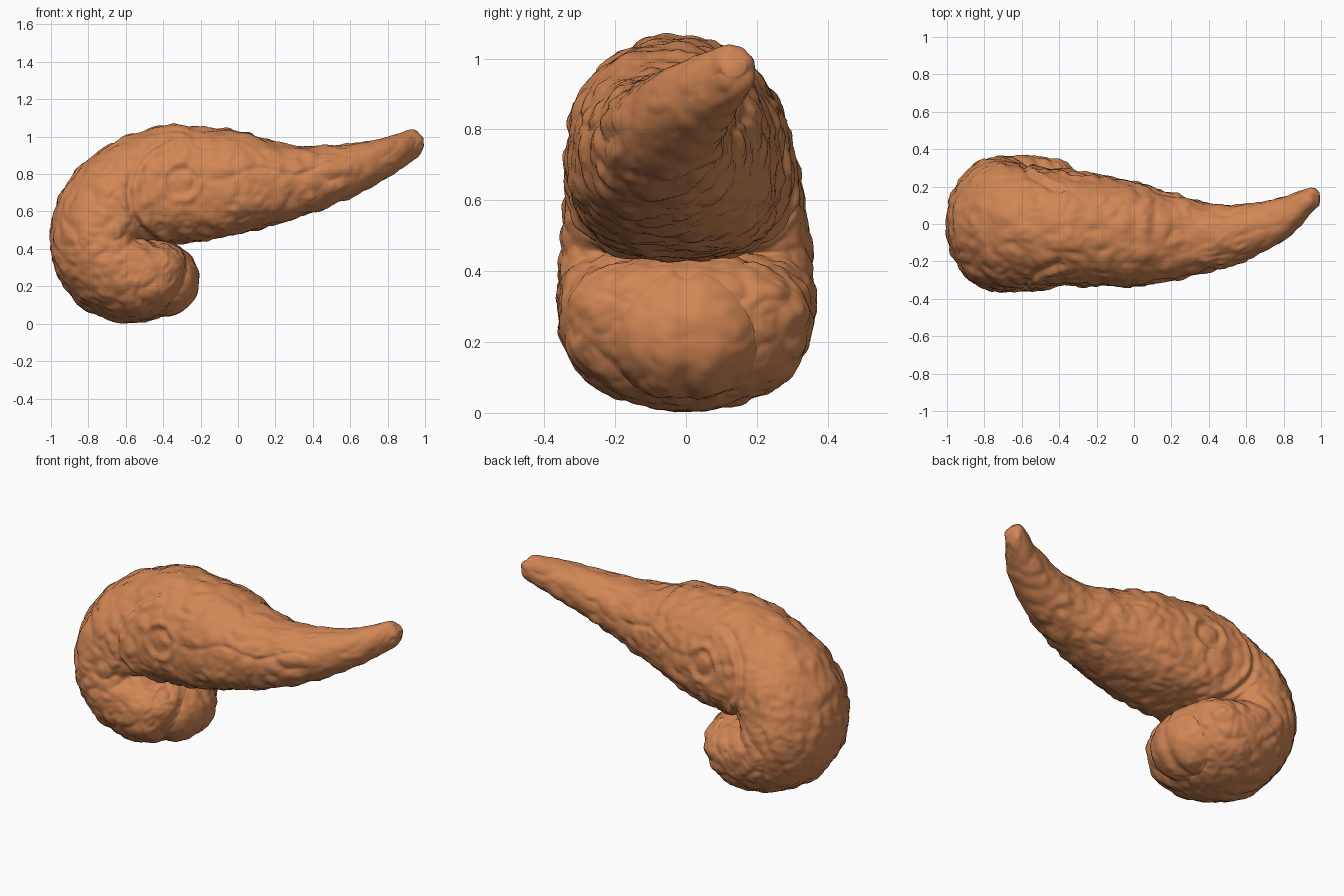
import bpy, bmesh, math
from mathutils import Vector, noise

cube = bpy.data.objects.get("Cube")
if cube:
    bpy.data.objects.remove(cube, do_unlink=True)

mat = bpy.data.materials.new("warm tan")
mat.use_nodes = True
TAN = (0.64, 0.24, 0.09, 1)
mat.diffuse_color = TAN
mat.node_tree.nodes["Principled BSDF"].inputs["Base Color"].default_value = TAN

# Sections from tip to curled end: outer x, z, inner x, z, centre y, half width
SECTIONS = [
    (.988, 1.0, .995, .95, .135, .035), (.93, 1.035, .957, .89, .125, .07),
    (.8, .998, .84, .805, .04, .112), (.6, .96, .65, .7, -.035, .145),
    (.4, .945, .43, .605, -.07, .18), (.2, .972, .2, .53, -.07, .235),
    (0, 1.03, 0, .48, -.055, .282), (-.2, 1.05, -.17, .445, -.035, .294),
    (-.4, 1.06, -.34, .43, -.02, .302), (-.62, .985, -.46, .435, -.015, .318),
    (-.83, .855, -.5, .44, -.008, .332), (-.965, .65, -.51, .445, 0, .345),
    (-1.005, .45, -.51, .45, 0, .353), (-.965, .26, -.5, .455, 0, .358),
    (-.83, .09, -.46, .455, 0, .36), (-.62, .005, -.41, .45, 0, .355),
    (-.45, .025, -.35, .43, 0, .33), (-.34, .1, -.29, .39, 0, .26),
    (-.265, .19, -.255, .31, 0, .12),
]
STEPS, SIDES = 14, 144


def spline(a, b, c, d, t):
    return .5 * (2 * b + (c - a) * t + (2 * a - 5 * b + 4 * c - d) * t * t
                 + (3 * b - a - 3 * c + d) * t ** 3)


def power(v, e):
    return math.copysign(abs(v) ** e, v)


def bump(d, width):
    return math.exp(-(d / width) ** 2)


def lumps(p, amount):
    # Rounded pebbly bulges at two sizes
    big = abs(noise.noise(p * 9)) - .22
    small = abs(noise.noise(p * 19 + Vector((3, 7, 1)))) - .2
    return amount * (big + .5 * small)


def body_relief(p):
    h = lumps(p, .022 if p.x < .6 else .012)
    if abs(p.y) > .12:
        # Raised ring on each flank
        r = math.hypot(p.x + .3, p.z - .76)
        h += .01 * bump(r - .1, .016) - .01 * bump(r - .068, .018)
        # Curved fold where the body turns
        r, a = math.hypot(p.x + .28, p.z - .7), math.atan2(p.z - .7, p.x + .28)
        if abs(a) > 1.9:
            h += .01 * bump(r - .27, .02) - .016 * bump(r - .305, .018)
        # Wavy seam running towards the tip
        if -.2 < p.x < .6:
            h -= .008 * bump(p.z - .8 - .08 * p.x - .025 * math.sin(p.x * 15), .012)
    return h


def lobe_relief(p):
    return lumps(p, .014) - .01 * bump(p.y, .025)


def finish(name, bm, relief):
    bmesh.ops.recalc_face_normals(bm, faces=bm.faces)
    bm.normal_update()
    moves = [(v, v.normal * relief(v.co)) for v in bm.verts]
    for v, offset in moves:
        v.co += offset
    for f in bm.faces:
        f.smooth = True
    mesh = bpy.data.meshes.new(name)
    bm.to_mesh(mesh)
    bm.free()
    mesh.materials.append(mat)
    obj = bpy.data.objects.new(name, mesh)
    bpy.context.collection.objects.link(obj)


# Tapered, curled body lofted through the sections
bm = bmesh.new()
rings = []
last = len(SECTIONS) - 1
for i in range(last * STEPS + 1):
    k = min(i // STEPS, last - 1)
    near = [SECTIONS[min(max(k + o, 0), last)] for o in (-1, 0, 1, 2)]
    ox, oz, ix, iz, cy, hw = (spline(*c, i / STEPS - k) for c in zip(*near))
    # True ovals outside the bend, fuller towards its inner side
    outer = .92 + .08 * min(max((-.35 - ox) / .3, 0), 1)
    inner = .9 - .14 * min(max((.3 - ox) / .6, 0), 1)
    pear = .06 * min(max((.3 - ox) / .6, 0), 1)
    ring = []
    for j in range(SIDES):
        a = math.tau * j / SIDES
        e = outer if a < math.pi else inner
        s = power(math.sin(a), e)
        width = hw * (1 - pear * s)
        ring.append(bm.verts.new(((ox + ix) / 2 + s * (ox - ix) / 2,
                                  cy + width * power(math.cos(a), e),
                                  (oz + iz) / 2 + s * (oz - iz) / 2)))
    rings.append(ring)
for r, q in zip(rings, rings[1:]):
    for j in range(SIDES):
        n = (j + 1) % SIDES
        bm.faces.new((r[j], r[n], q[n], q[j]))
bm.faces.new(rings[0])
bm.faces.new(rings[-1])
finish("curled_body", bm, body_relief)

# Rounded lobe peeking out of the curled end
bm = bmesh.new()
bmesh.ops.create_uvsphere(bm, u_segments=96, v_segments=64, radius=1)
for v in bm.verts:
    v.co = Vector((-.41 + .205 * v.co.x, .235 * power(v.co.y, .92), .235 + .2 * v.co.z))
finish("end_lobe", bm, lobe_relief)
